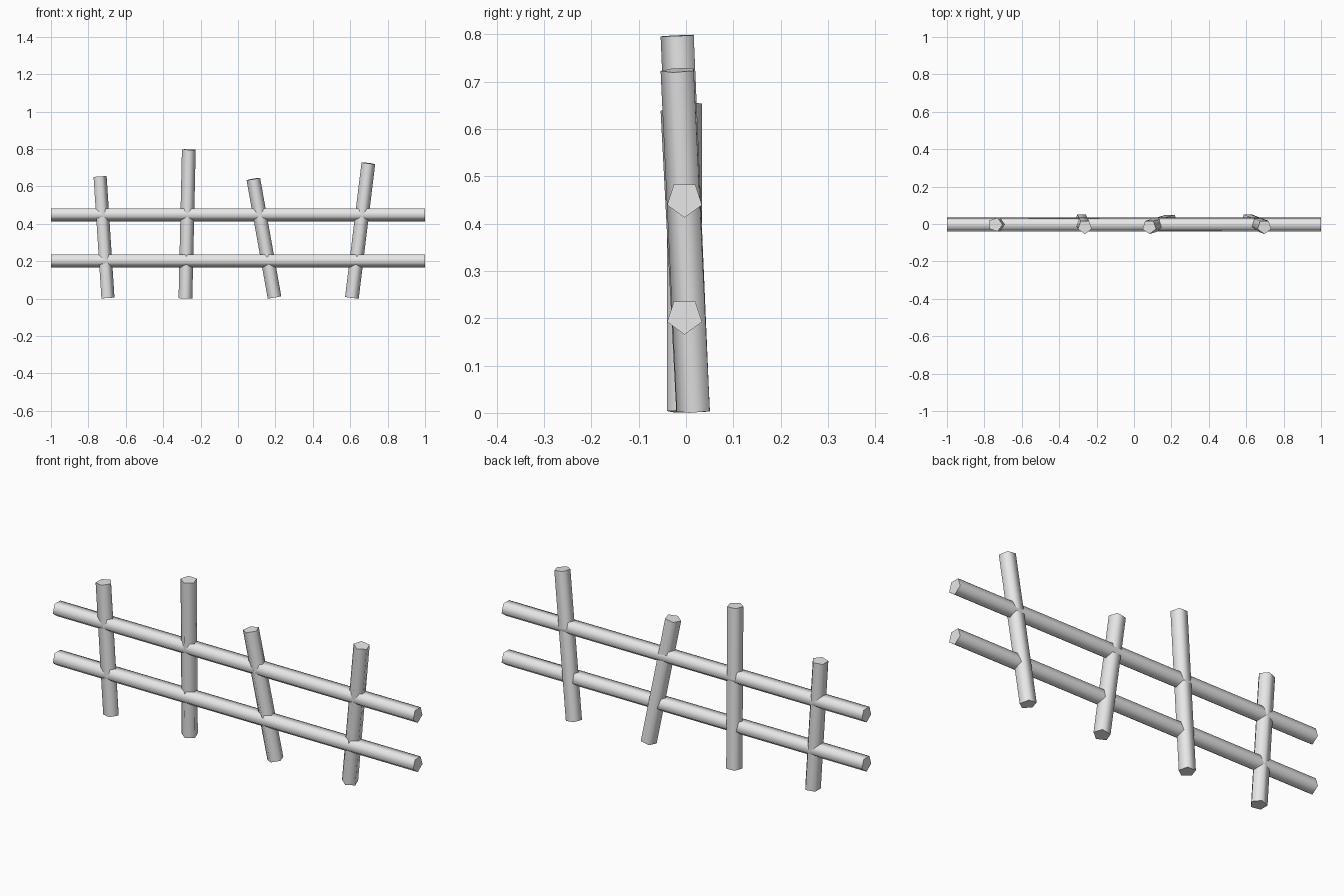
import bpy, bmesh, math
from mathutils import Vector

cube = bpy.data.objects.get("Cube")
if cube:
    bpy.data.objects.remove(cube, do_unlink=True)

RADIUS = 0.0387
SIDES = 5

# Plain grey for every bar
grey = bpy.data.materials.new("plain_grey")
grey.use_nodes = True
colour = (0.8, 0.8, 0.8, 1)
grey.diffuse_color = colour
grey.node_tree.nodes["Principled BSDF"].inputs["Base Color"].default_value = colour


def bar(name, start, end, corner):
    """Five-sided bar from start to end, with one ridge facing corner."""
    start, end = Vector(start), Vector(end)
    axis = (end - start).normalized()
    u = Vector(corner)
    u = (u - axis * u.dot(axis)).normalized()
    v = axis.cross(u)
    bm = bmesh.new()
    ring = []
    for i in range(SIDES):
        a = math.tau * i / SIDES
        ring.append(bm.verts.new(start + RADIUS * (u * math.cos(a) + v * math.sin(a))))
    cap = bm.faces.new(ring)
    far = bmesh.ops.extrude_face_region(bm, geom=[cap], use_keep_orig=True)["geom"]
    bmesh.ops.translate(bm, vec=end - start,
                        verts=[g for g in far if isinstance(g, bmesh.types.BMVert)])
    bmesh.ops.recalc_face_normals(bm, faces=bm.faces)
    mesh = bpy.data.meshes.new(name)
    bm.to_mesh(mesh)
    bm.free()
    mesh.materials.append(grey)
    obj = bpy.data.objects.new(name, mesh)
    bpy.context.collection.objects.link(obj)
    bpy.ops.object.select_all(action='DESELECT')
    obj.select_set(True)
    bpy.context.view_layer.objects.active = obj
    # Round the sides, keep the sawn ends crisp
    bpy.ops.object.shade_smooth_by_angle(angle=math.radians(80))


# Two long rails, flat side up
for name, z in (("lower_rail", 0.204), ("upper_rail", 0.451)):
    bar(name, (-1, -0.003, z), (1, -0.003, z), (0, 0, -1))

# Four leaning posts
bar("right_outer_post", (-0.699, -0.003, 0.003), (-0.741, -0.003, 0.653), (1, 0, 0))
bar("right_inner_post", (-0.281, 0.019, 0.002), (-0.263, -0.015, 0.797), (0, -1, 0))
bar("left_inner_post", (0.195, 0.018, 0.007), (0.082, -0.015, 0.640), (0, -1, 0))
bar("left_outer_post", (0.609, 0.019, 0.005), (0.697, -0.015, 0.724), (0, -1, 0))
